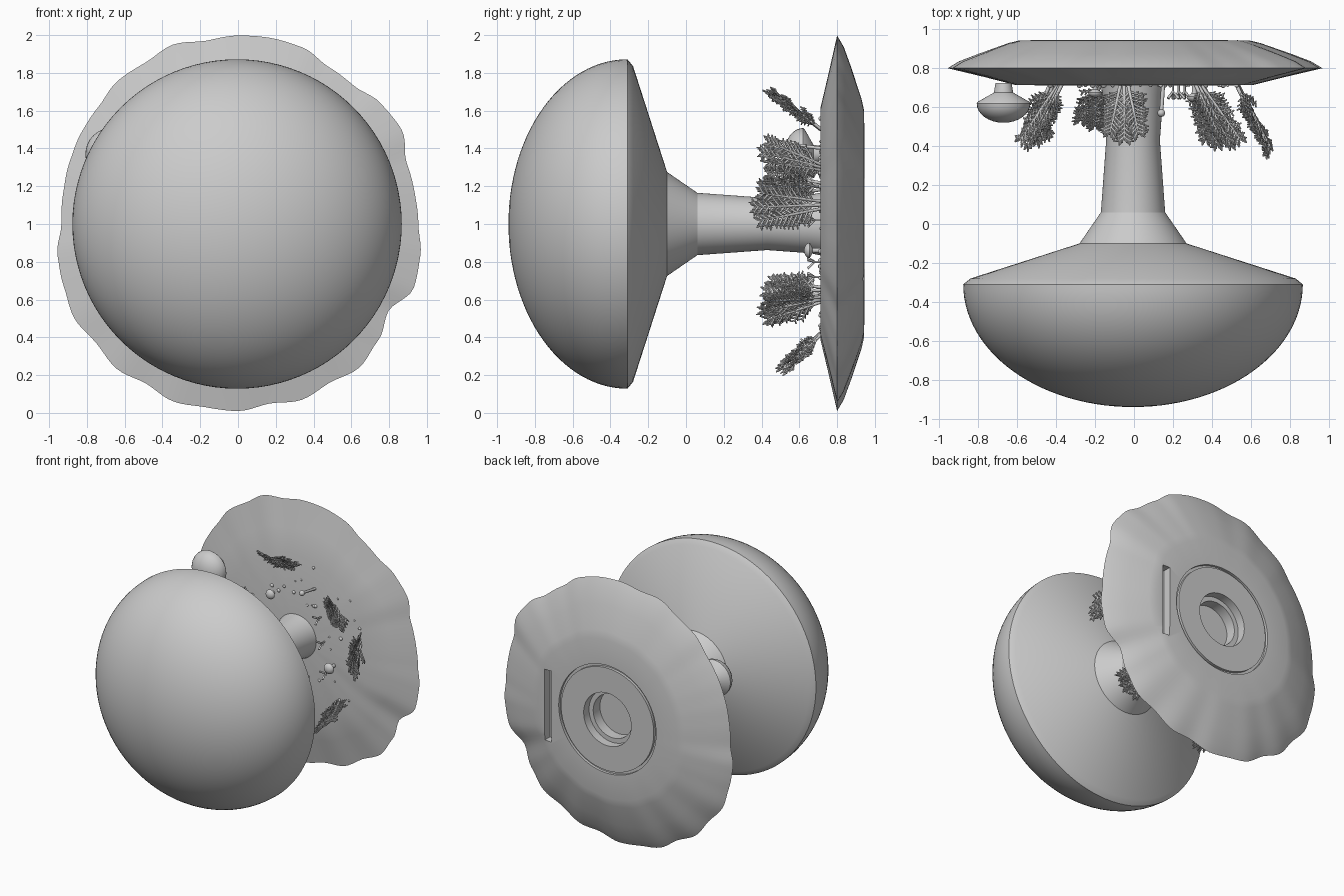
import bpy, math, random
from mathutils import Vector, Matrix

if "Cube" in bpy.data.objects:
    bpy.data.objects.remove(bpy.data.objects["Cube"])

random.seed(4)

# rim radius of the wavy base, every 10 degrees (counter-clockwise seen from the front)
RIM = [.955, .95, .95, 1.0, .99, .955, .96, .995, 1.0, .998, .985, 1.01,
       .985, .99, .965, .96, .95, .94, .935, .97, .98, 1.0, .98, 1.0,
       .975, 1.0, .985, .99, .965, .99, .97, .995, .965, .92, .99, .98]


def wave(a, r):
    """Radius multiplier: full wave at the rim, fading to a circle inside."""
    t = math.degrees(a) / 10
    i = int(t) % 36
    f = t - int(t)
    f = f * f * (3 - 2 * f)
    full = RIM[i] * (1 - f) + RIM[(i + 1) % 36] * f
    w = min(1, max(0, (r - .45) / .4))
    return 1 + (full - 1) * w


def finish(ob, angle=30):
    bpy.ops.object.select_all(action='DESELECT')
    ob.select_set(True)
    bpy.context.view_layer.objects.active = ob
    bpy.ops.object.shade_smooth_by_angle(angle=math.radians(angle))


def lathe(name, profile, cx=0, cz=1, seg=96, wavy=False):
    """Turn (radius, y) points about an axis along y; zero radius makes a pole."""
    verts, faces, rings = [], [], []
    for r, y in profile:
        n = 1 if r == 0 else seg
        rings.append([len(verts) + k for k in range(n)])
        for k in range(n):
            a = 2 * math.pi * k / seg
            q = r * (wave(a, r) if wavy else 1)
            verts.append((cx + q * math.cos(a), y, cz + q * math.sin(a)))
    for a, b in zip(rings, rings[1:]):
        for k in range(seg):
            j = (k + 1) % seg
            f = [a[k % len(a)], a[j % len(a)], b[j % len(b)], b[k % len(b)]]
            faces.append(list(dict.fromkeys(f)))
    me = bpy.data.meshes.new(name)
    me.from_pydata(verts, [], faces)
    ob = bpy.data.objects.new(name, me)
    bpy.context.collection.objects.link(ob)
    finish(ob)
    return ob


def dome(r, y_rim, y_top, n):
    return [(r * math.sin(i * math.pi / 2 / n), y_rim + (y_top - y_rim) * math.cos(i * math.pi / 2 / n))
            for i in range(n + 1)]


# wavy base disc with stepped socket and ring groove in the back
base = lathe("base_disc", [
    (0, .71), (.62, .713), (.8, .755), (1, .8), (.94, .835), (.83, .875), (.66, .93), (.6, .943),
    (.41, .945), (.41, .925), (.39, .925), (.39, .945), (.2, .945), (.2, .88),
    (.165, .88), (.165, .80), (0, .80)], seg=180, wavy=True)

# vertical slot in the back
bpy.ops.mesh.primitive_cube_add(size=1, location=(.5, .93, .97))
slot = bpy.context.object
slot.name = "slot_cutter"
slot.scale = (.06, .1, .54)
slot.hide_render = True
slot.hide_set(True)
cut = base.modifiers.new("slot", 'BOOLEAN')
cut.object = slot
cut.solver = 'EXACT'

# big mushroom: dome, gill cone, flared neck and stem in one turned shape
lathe("big_mushroom", dome(.872, -.31, -.94, 28) + [
    (.835, -.28), (.275, -.1), (.165, .06), (.138, .43), (.155, .66), (.17, .73), (0, .73)], cx=-.005)


def small_mushroom(name, x, z, r, tip):
    """Dome cap on a short stem rooted in the disc."""
    h = .72 * r
    lathe(name, dome(r, tip + h, tip, 8) + [
        (.96 * r, tip + h + .06 * r), (.36 * r, tip + h + .4 * r), (.3 * r, tip + h + .75 * r),
        (.36 * r, .725), (0, .725)], cx=x, cz=z, seg=32)


small_mushroom("side_mushroom", -.67, 1.37, .138, .52)
small_mushroom("button_mushroom_a", -.2, 1.28, .036, .65)
small_mushroom("button_mushroom_b", .31, .86, .04, .625)


def strokes(name, paths, radius):
    """Bundle of thin round rods; each path is a list of (point, taper)."""
    cu = bpy.data.curves.new(name, 'CURVE')
    cu.dimensions = '3D'
    cu.bevel_depth = radius
    cu.bevel_resolution = 1
    cu.use_fill_caps = True
    for path in paths:
        sp = cu.splines.new('POLY')
        sp.points.add(len(path) - 1)
        for p, (co, t) in zip(sp.points, path):
            p.co = (*co, 1)
            p.radius = t
    ob = bpy.data.objects.new(name, cu)
    bpy.context.collection.objects.link(ob)
    return ob


def frond(root, tip, side, width, paths):
    """Feathery frond: a stem with paired leaflets that carry short needles."""
    root, tip = Vector(root), Vector(tip)
    axis = tip - root
    d = axis.normalized()
    side = (side - d * side.dot(d)).normalized()
    up = d.cross(side)
    paths.append([(root, 1.5), (root + axis * .5, 1.2), (tip, .7)])
    for i in range(11):
        t = .14 + .8 * i / 10
        length = width * (1.12 - .75 * t)
        for s in (-1, 1):
            a = root + axis * t
            b = a + (side * s * .8 + d * .7 + up * random.uniform(-.2, .3)) * length
            paths.append([(a, 1), (b, .7)])
            ld = (b - a).normalized()
            ls = (d - ld * d.dot(ld)).normalized()
            for k in (.35, .65, .9):
                for q in (-1, 1):
                    p = a.lerp(b, k)
                    paths.append([(p, .8), (p + (ld * .7 + ls * q * .7 + up * .25) * .024, .6)])


# feathery fern clumps: root and leaning tip, each of three fronds
ferns = [((-.05, .715, 1.5), (-.05, .43, 1.70)),
         ((.33, .715, 1.3), (.5, .40, 1.38)),
         ((.53, .715, 1.1), (.69, .36, 1.09)),
         ((.34, .715, .6), (.43, .40, .54)),
         ((-.38, .715, 1.2), (-.55, .40, 1.2)),
         ((-.15, .715, .42), (-.2, .50, .24)),
         ((-.42, .715, .65), (-.5, .42, .64))]
for i, (root, tip) in enumerate(ferns):
    paths = []
    out = Vector((root[0], 0, root[2] - 1)).normalized()
    tang = Vector((-out.z, 0, out.x))
    for s in (-1, 0, 1):
        r = Vector(root) + tang * .02 * s
        t = Vector(tip) + tang * .075 * s + Vector((0, .03 * abs(s), 0))
        frond(r, t, tang + out * .3 * s, .085, paths)
    strokes(f"fern_{i}", paths, .0065)

# bead-headed pin
strokes("pin_stem", [[((.15, .72, 1.4), 1), ((.14, .57, 1.42), 1)]], .01)
bpy.ops.mesh.primitive_uv_sphere_add(segments=16, ring_count=8, radius=.02, location=(.14, .57, 1.42))
bpy.context.object.name = "pin_head"
finish(bpy.context.object)

# small forked sprouts
for i, (x, z) in enumerate([(.23, 1.02), (.26, .8), (.1, .72), (.2, 1.2)]):
    foot = Vector((x, .72, z))
    fork = foot + Vector((0, -.04, 0))
    paths = [[(foot, 1), (fork, 1)]]
    for dx, dz in ((-.025, .02), (.03, .01), (0, -.035)):
        paths.append([(fork, 1), (fork + Vector((dx, -.035, dz)), 1.3)])
    strokes(f"sprout_{i}", paths, .006)

# pebbles scattered over the front of the disc
for i in range(34):
    a, d = random.uniform(0, 2 * math.pi), random.uniform(.22, .6)
    bpy.ops.mesh.primitive_ico_sphere_add(subdivisions=2, radius=random.uniform(.006, .014),
                                          location=(d * math.cos(a), .712, 1 + d * math.sin(a)))
    bpy.context.object.name = f"pebble_{i}"
    finish(bpy.context.object)
